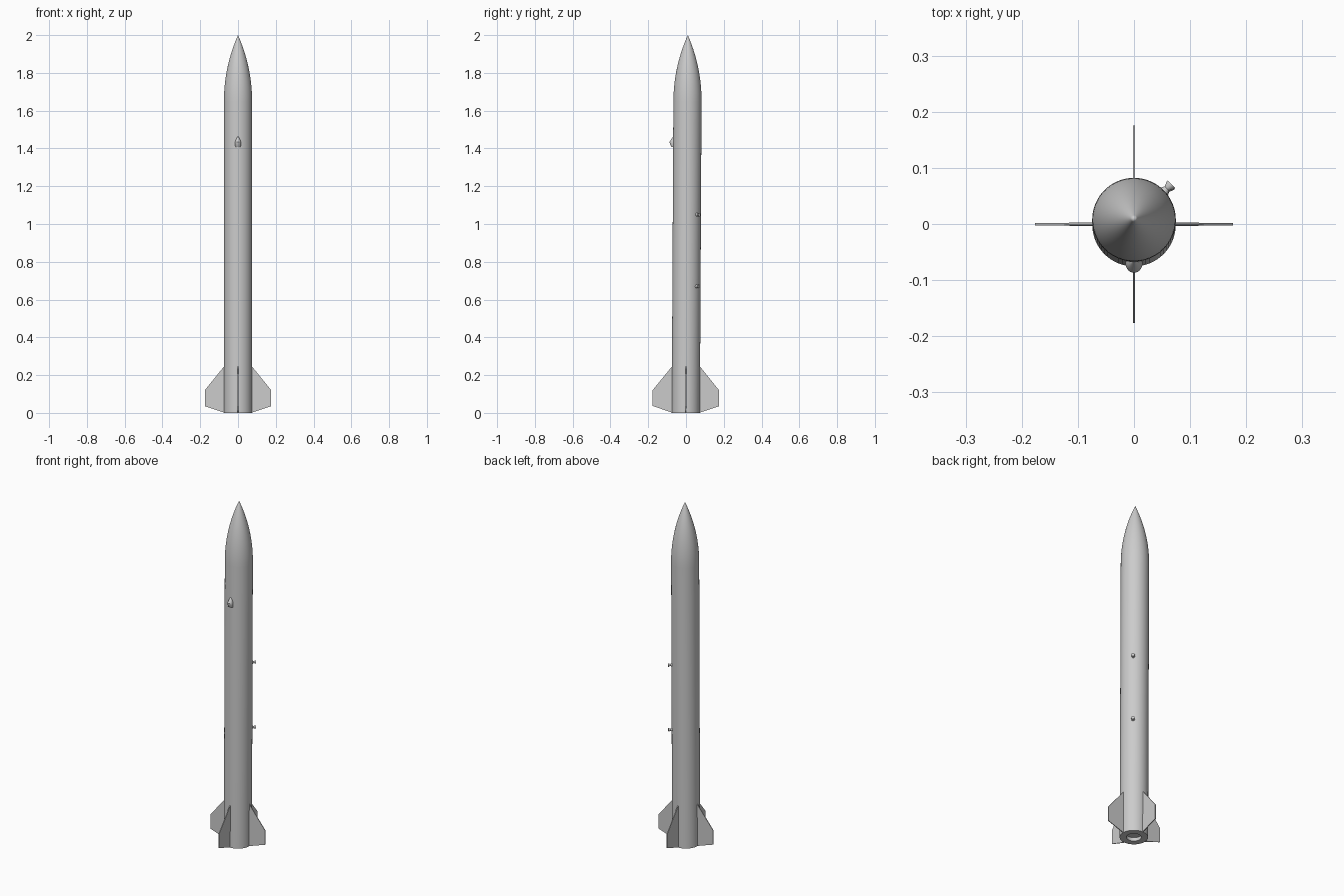
import bpy, bmesh, math
from mathutils import Matrix, Vector

if "Cube" in bpy.data.objects:
    bpy.data.objects.remove(bpy.data.objects["Cube"])

R = 0.0745          # body radius
NOSE_Z = 1.65       # base of the ogive nose
# the whole rocket leans very slightly towards +y
LEAN = Matrix.Translation((0, -0.001, 0)) @ Matrix.Rotation(-0.0053, 4, 'X')

grey = bpy.data.materials.new("light_grey")
grey.diffuse_color = (0.6, 0.6, 0.6, 1)
grey.use_nodes = True
grey.node_tree.nodes["Principled BSDF"].inputs["Base Color"].default_value = grey.diffuse_color


def finish(name, bm, matrix=Matrix(), smooth=True):
    bmesh.ops.remove_doubles(bm, verts=bm.verts, dist=1e-6)
    bmesh.ops.recalc_face_normals(bm, faces=bm.faces)
    bm.transform(LEAN @ matrix)
    me = bpy.data.meshes.new(name)
    bm.to_mesh(me)
    bm.free()
    me.materials.append(grey)
    ob = bpy.data.objects.new(name, me)
    bpy.context.collection.objects.link(ob)
    if smooth:
        bpy.ops.object.select_all(action='DESELECT')
        ob.select_set(True)
        bpy.context.view_layer.objects.active = ob
        bpy.ops.object.shade_smooth_by_angle(angle=math.radians(30))
    return ob


def lathe(name, profile, matrix=Matrix(), steps=64):
    bm = bmesh.new()
    vs = [bm.verts.new((r, 0, z)) for r, z in profile]
    es = [bm.edges.new(p) for p in zip(vs, vs[1:])]
    bmesh.ops.spin(bm, geom=vs + es, cent=(0, 0, 0), axis=(0, 0, 1),
                   angle=math.tau, steps=steps, use_duplicate=False)
    return finish(name, bm, matrix)


# body tube with a shallow motor recess at the base
lathe("body_tube", [(0, 0.02), (0.039, 0.02), (0.039, 0), (R, 0), (R, NOSE_Z)])

# tangent ogive nose
L = 2.0 - NOSE_Z
rho = (R * R + L * L) / (2 * R)
nose = []
for i in range(25):
    h = L * i / 24
    nose.append((max(0.0, math.sqrt(rho * rho - h * h) + R - rho), NOSE_Z + h))
nose[-1] = (0, 2.0)
lathe("nose_cone", nose)

# four thin clipped fins
fin_outline = [(R - 0.004, 0), (0.176, 0.036), (0.176, 0.12), (R - 0.004, 0.25)]
for i in range(4):
    bm = bmesh.new()
    t = 0.0022
    a = [bm.verts.new((x, -t, z)) for x, z in fin_outline]
    b = [bm.verts.new((x, t, z)) for x, z in fin_outline]
    bm.faces.new(a)
    bm.faces.new(b[::-1])
    for k in range(4):
        n = (k + 1) % 4
        bm.faces.new((a[k], b[k], b[n], a[n]))
    finish(f"fin_{i + 1}", bm, Matrix.Rotation(i * math.pi / 2, 4, 'Z'), smooth=False)

# two spool-shaped rail buttons on the back right side
spool = [(0, 0), (0.009, 0), (0.009, 0.004), (0.0055, 0.011),
         (0.009, 0.019), (0.009, 0.022), (0, 0.022)]
for i, z in enumerate((0.67, 1.05)):
    m = (Matrix.Translation((0, 0, z)) @ Matrix.Rotation(math.pi / 4, 4, 'Z')
         @ Matrix.Translation((0.072, 0, 0)) @ Matrix.Rotation(math.pi / 2, 4, 'Y'))
    lathe(f"rail_button_{i + 1}", spool, m, 24)

# small camera fairing on the front: half-oval sections lofted upwards
stations = [(1.408, 0.014, 0.011), (1.422, 0.0155, 0.019), (1.434, 0.0155, 0.021),
            (1.446, 0.011, 0.014), (1.462, 0.003, 0.003)]   # z, half width, height
bm = bmesh.new()
rings = []
for z, w, h in stations:
    ring = [bm.verts.new((w, -R + 0.006, z))]
    for k in range(13):
        a = math.pi * k / 12
        ring.append(bm.verts.new((w * math.cos(a), -R + 0.002 - h * math.sin(a) ** 0.8, z)))
    ring.append(bm.verts.new((-w, -R + 0.006, z)))
    rings.append(ring)
for lo, hi in zip(rings, rings[1:]):
    for k in range(len(lo)):
        n = (k + 1) % len(lo)
        bm.faces.new((lo[k], lo[n], hi[n], hi[k]))
bm.faces.new(rings[0])
bm.faces.new(rings[-1])
finish("camera_fairing", bm)
